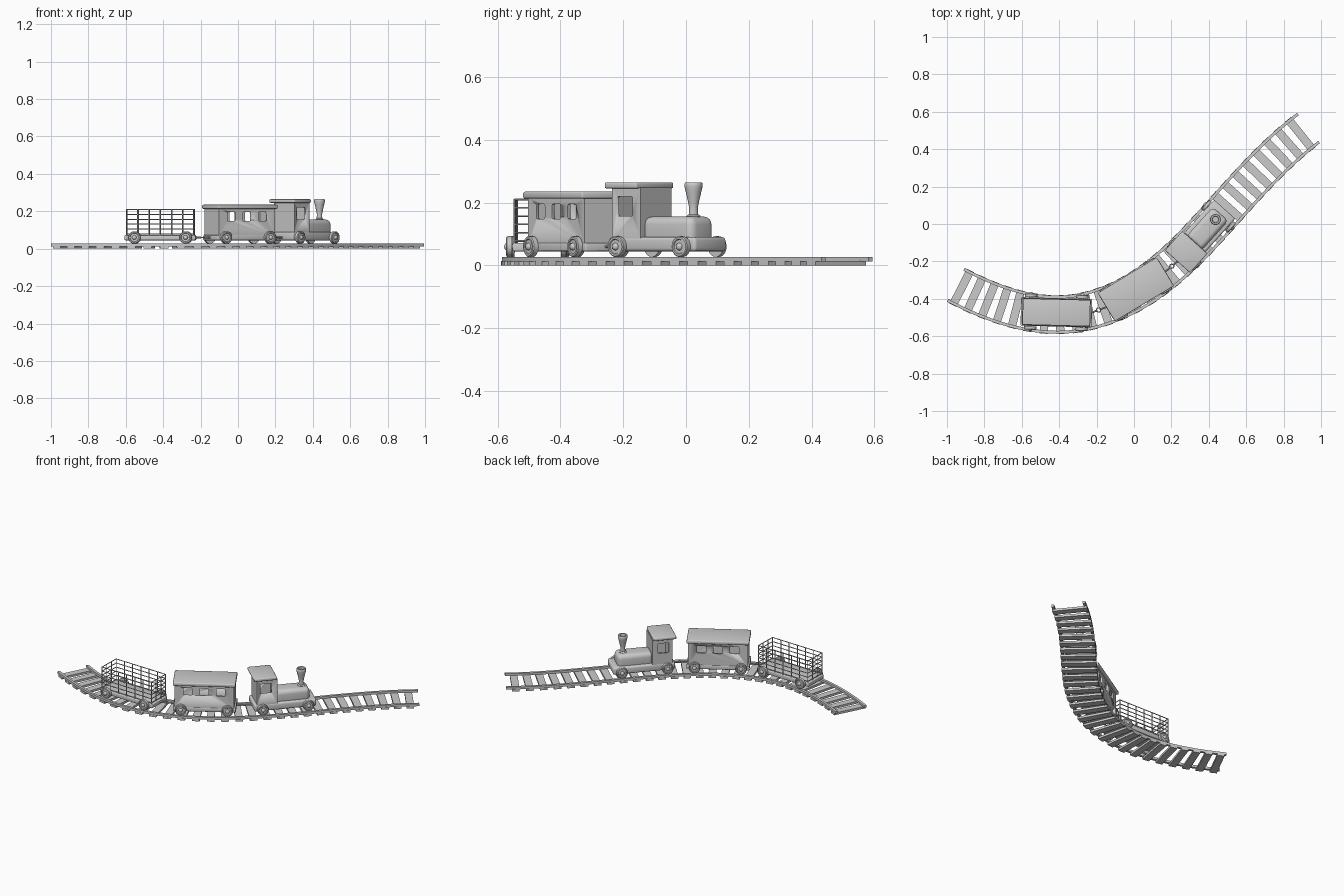
import bpy, bmesh, math
from mathutils import Matrix, Vector

if "Cube" in bpy.data.objects:
    bpy.data.objects.remove(bpy.data.objects["Cube"])

def finish(name, bm, M=Matrix(), smooth=True):
    bmesh.ops.recalc_face_normals(bm, faces=bm.faces)
    me = bpy.data.meshes.new(name)
    bm.to_mesh(me)
    bm.free()
    ob = bpy.data.objects.new(name, me)
    bpy.context.collection.objects.link(ob)
    ob.matrix_world = M
    if smooth:
        bpy.ops.object.select_all(action='DESELECT')
        ob.select_set(True)
        bpy.context.view_layer.objects.active = ob
        bpy.ops.object.shade_smooth_by_angle(angle=math.radians(35))
    return ob

def add_box(bm, x, y, z, bevel=0, seg=3):
    # x, y, z are (min, max) pairs
    mid = [(a[0] + a[1]) / 2 for a in (x, y, z)]
    size = [a[1] - a[0] for a in (x, y, z)]
    m = Matrix.Translation(mid) @ Matrix.Diagonal((*size, 1))
    verts = bmesh.ops.create_cube(bm, size=1, matrix=m)['verts']
    if bevel:
        edges = list({e for v in verts for e in v.link_edges})
        bmesh.ops.bevel(bm, geom=edges, offset=bevel, segments=seg, profile=0.5, affect='EDGES')

def box(name, M, x, y, z, bevel=0, seg=3):
    bm = bmesh.new()
    add_box(bm, x, y, z, bevel, seg)
    return finish(name, bm, M)

def lathe(name, M, profile, steps=32):
    # profile of (radius, height) turned round local z
    bm = bmesh.new()
    vs = [bm.verts.new((r, 0, h)) for r, h in profile]
    es = [bm.edges.new(p) for p in zip(vs, vs[1:])]
    bmesh.ops.spin(bm, geom=vs + es, cent=(0, 0, 0), axis=(0, 0, 1), angle=2 * math.pi, steps=steps)
    bmesh.ops.remove_doubles(bm, verts=bm.verts, dist=1e-5)
    return finish(name, bm, M)

def add_rod(bm, a, b, r, seg=8):
    a, b = Vector(a), Vector(b)
    d = b - a
    m = Matrix.Translation((a + b) / 2) @ d.to_track_quat('Z', 'Y').to_matrix().to_4x4()
    bmesh.ops.create_cone(bm, cap_ends=True, segments=seg, radius1=r, radius2=r, depth=d.length, matrix=m)

def cut(ob, cutter):
    mod = ob.modifiers.new("cut", 'BOOLEAN')
    mod.operation, mod.solver, mod.object = 'DIFFERENCE', 'EXACT', cutter
    bpy.context.view_layer.objects.active = ob
    bpy.ops.object.modifier_apply(modifier=mod.name)
    bpy.data.objects.remove(cutter)

def cabin(name, M, x, hw, z, windows, ww, wz):
    # hollow body with windows pierced through both sides
    ob = box(name, M, x, (-hw, hw), z)
    t = 0.01
    cut(ob, box("cavity", M, (x[0] + t, x[1] - t), (-hw + t, hw - t), (z[0] + t, z[1] - t)))
    bm = bmesh.new()
    for w in windows:
        add_box(bm, (w - ww / 2, w + ww / 2), (-hw - .05, hw + .05), wz, .006, 2)
    cut(ob, finish("window_cutter", bm, M))

def place(x, y, deg):
    return Matrix.Translation((x, y, 0)) @ Matrix.Rotation(math.radians(deg), 4, 'Z')

def running_gear(prefix, M):
    prof = [(0, .002), (.033, .002), (.033, .018), (.030, .021), (.024, .021),
            (.022, .018), (.012, .018), (.010, .024), (.006, .027), (0, .028)]
    for i, u in enumerate((-.137, .137)):
        bm = bmesh.new()
        add_rod(bm, (u, -.085, .06), (u, .085, .06), .008, 12)
        finish(f"{prefix}_axle_{i}", bm, M)
        for s in (-1, 1):
            L = Matrix.Translation((u, s * .076, .06)) @ Matrix.Rotation(-s * math.pi / 2, 4, 'X')
            lathe(f"{prefix}_wheel", M @ L, prof)

# track centre line: Hermite curve through points with headings
KEYS = [(-.9525, -.325, -28), (-.41, -.485, 0), (.015, -.357, 31), (.362, -.062, 47), (.933, .513, 37)]
def path_samples(n=200):
    pts = []
    for (x0, y0, a0), (x1, y1, a1) in zip(KEYS, KEYS[1:]):
        p0, p1 = Vector((x0, y0)), Vector((x1, y1))
        L = (p1 - p0).length
        t0, t1 = (Vector((math.cos(math.radians(a)), math.sin(math.radians(a)))) * L for a in (a0, a1))
        for i in range(n):
            t = i / n
            pts.append(p0 * (2*t**3 - 3*t*t + 1) + t0 * (t**3 - 2*t*t + t)
                       + p1 * (3*t*t - 2*t**3) + t1 * (t**3 - t*t))
    pts.append(p1)
    return pts
P = path_samples()
acc = [0]
for a, b in zip(P, P[1:]):
    acc.append(acc[-1] + (b - a).length)

def frame_at(s):
    i = min(max(next((k for k, d in enumerate(acc) if d >= s), len(P) - 1), 1), len(P) - 1)
    d = P[i] - P[i - 1]
    t = (s - acc[i - 1]) / (acc[i] - acc[i - 1])
    p = P[i - 1] + d * t
    return place(p.x, p.y, math.degrees(math.atan2(d.y, d.x)))

# rails
for name, v in (("left_rail", .094), ("right_rail", -.094)):
    bm = bmesh.new()
    prev = None
    for k in range(61):
        F = frame_at(acc[-1] * k / 60)
        ring = [bm.verts.new(F @ Vector((0, v + dy, z)))
                for dy, z in ((-.008, .012), (.008, .012), (.008, .027), (-.008, .027))]
        if prev:
            for j in range(4):
                bm.faces.new((prev[j], prev[(j + 1) % 4], ring[(j + 1) % 4], ring[j]))
        if k in (0, 60):
            bm.faces.new(ring)
        prev = ring
    finish(name, bm)

# sleepers
N = 29
for k in range(N):
    s = .035 + (acc[-1] - .09) * k / (N - 1)
    box(f"sleeper_{k}", frame_at(s), (-.022, .022), (-.104, .104), (0, .014))

# locomotive
M = place(.36, -.06, 48)
box("engine_frame", M, (-.185, .187), (-.076, .076), (.045, .09), .01)
box("boiler", M, (-.06, .154), (-.056, .056), (.06, .156), .026, 5)
cabin("engine_cab", M, (-.17, -.048), .074, (.085, .248), [-.115], .066, (.157, .22))
box("cab_roof", M, (-.19, -.052), (-.09, .09), (.245, .265), .006)
lathe("chimney", M @ Matrix.Translation((.113, 0, 0)),
      [(0, .15), (.022, .15), (.022, .158), (.015, .163), (.014, .185), (.018, .205), (.025, .235),
       (.029, .252), (.029, .26), (.026, .265), (.018, .265), (.016, .25), (0, .25)])
running_gear("engine", M)

# passenger coach
C = place(.01, -.35, 31)
box("coach_frame", C, (-.185, .185), (-.076, .076), (.045, .072), .005)
cabin("coach_body", C, (-.175, .175), .074, (.068, .216), [-.097, 0, .097], .052, (.148, .196))
box("coach_roof", C, (-.184, .184), (-.089, .089), (.213, .235), .006)
running_gear("coach", C)

# open wagon with wire cage
W = place(-.415, -.472, -1.5)
box("wagon_frame", W, (-.19, .19), (-.076, .076), (.045, .072), .005)
bm = bmesh.new()
hx, hy, r = .18, .07, .0026
for k in range(6):
    z = .078 + (.21 - .078) * k / 5
    for s in (-1, 1):
        add_rod(bm, (-hx, s * hy, z), (hx, s * hy, z), r)
        add_rod(bm, (s * hx, -hy, z), (s * hx, hy, z), r)
for s in (-1, 1):
    for k in range(7):
        u = -hx + 2 * hx * k / 6
        add_rod(bm, (u, s * hy, .07), (u, s * hy, .212), r)
    for k in (1, 2):
        v = -hy + 2 * hy * k / 3
        add_rod(bm, (s * hx, v, .07), (s * hx, v, .212), r)
finish("wagon_cage", bm, W)
running_gear("wagon", W)

# couplings between the vehicles
for name, A, B in (("rear_coupling", W, C), ("front_coupling", C, M)):
    a, b = A @ Vector((.18, 0, .06)), B @ Vector((-.18, 0, .06))
    m, d = (a + b) / 2, (b - a).normalized() * .009
    bm = bmesh.new()
    add_rod(bm, a, m - d, .005)
    add_rod(bm, m + d, b, .005)
    finish(name, bm)
    bpy.ops.mesh.primitive_torus_add(location=m, major_radius=.011, minor_radius=.003,
                                     major_segments=20, minor_segments=8)
    bpy.context.object.name = name + "_ring"
